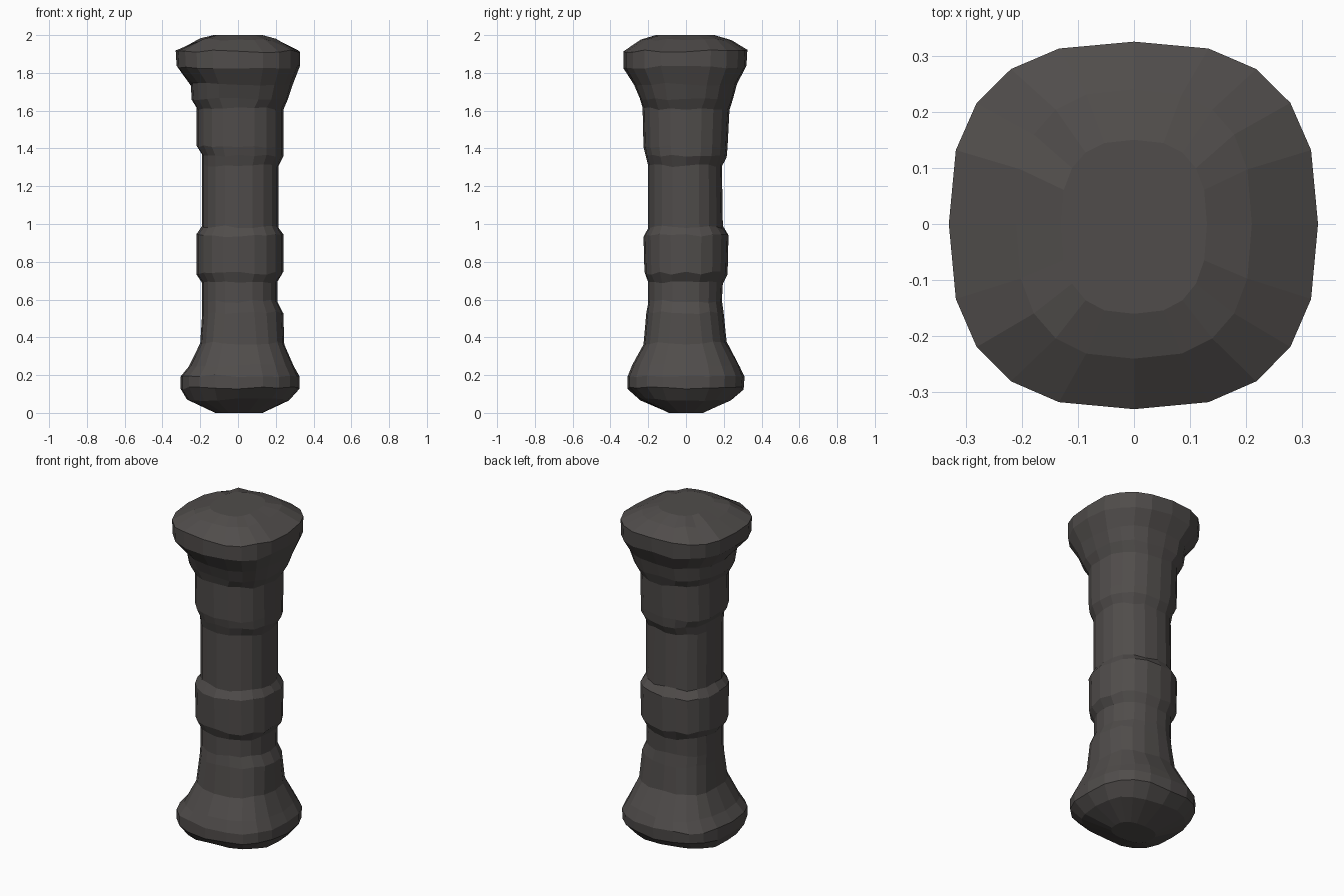
import bpy, bmesh, math, random

if "Cube" in bpy.data.objects:
    bpy.data.objects.remove(bpy.data.objects["Cube"])

random.seed(4)
SIDES = 20

# rough dark stone
stone = bpy.data.materials.new("dark warm grey stone")
stone.diffuse_color = (0.080, 0.073, 0.070, 1)
stone.use_nodes = True
stone.node_tree.nodes["Principled BSDF"].inputs["Base Color"].default_value = stone.diffuse_color

# rings: height, reach to left (-x), right (+x), front (-y), back (+y)
RINGS = [
    (0.005, .12, .13, .09, .09),
    (0.07, .27, .27, .25, .24),
    (0.13, .305, .325, .31, .305),
    (0.195, .305, .325, .31, .31),
    (0.25, .26, .295, .285, .285),
    (0.37, .20, .245, .225, .215),
    (0.53, .19, .24, .21, .20),
    (0.59, .19, .21, .20, .19),
    (0.69, .19, .21, .20, .195),
    (0.74, .22, .24, .22, .22),
    (0.94, .22, .24, .225, .225),
    (0.985, .19, .215, .20, .195),
    (1.31, .19, .215, .20, .19),
    (1.36, .19, .24, .215, .215),
    (1.41, .22, .24, .225, .22),
    (1.61, .22, .24, .23, .23),
    (1.66, .245, .265, .245, .25),
    (1.74, .25, .29, .275, .27),
    (1.83, .325, .328, .33, .32),
    (1.915, .33, .328, .33, .325),
    (1.975, .21, .21, .24, .24),
    (2.0, .13, .13, .16, .15),
]


def rounded(t, power):
    """Signed power for a rounded-square outline."""
    return math.copysign(abs(t) ** (2 / power), t)


# pillar: stacked rounded-square rings
bm = bmesh.new()
loops = []
for i, (z, left, right, front, back) in enumerate(RINGS):
    power = 2.3 if 0.4 < z < 1.65 else 2.6
    end = i in (0, len(RINGS) - 1)
    loop = []
    for k in range(SIDES):
        a = 2 * math.pi * k / SIDES
        x, y = rounded(math.cos(a), power), rounded(math.sin(a), power)
        x *= right if x > 0 else left
        y *= back if y > 0 else front
        # slight chiselled unevenness along the height
        dz = 0 if end else random.uniform(-.008, .008)
        loop.append(bm.verts.new((x, y, z + dz)))
    loops.append(loop)

for low, high in zip(loops, loops[1:]):
    for k in range(SIDES):
        n = (k + 1) % SIDES
        bm.faces.new((low[k], low[n], high[n], high[k]))
bm.faces.new(loops[0][::-1])
bm.faces.new(loops[-1])

# underside rests on the ground
for v in loops[0]:
    v.co.z = 0
bmesh.ops.recalc_face_normals(bm, faces=bm.faces)

mesh = bpy.data.meshes.new("stone_pillar")
bm.to_mesh(mesh)
bm.free()
mesh.materials.append(stone)
pillar = bpy.data.objects.new("stone_pillar", mesh)
bpy.context.collection.objects.link(pillar)
